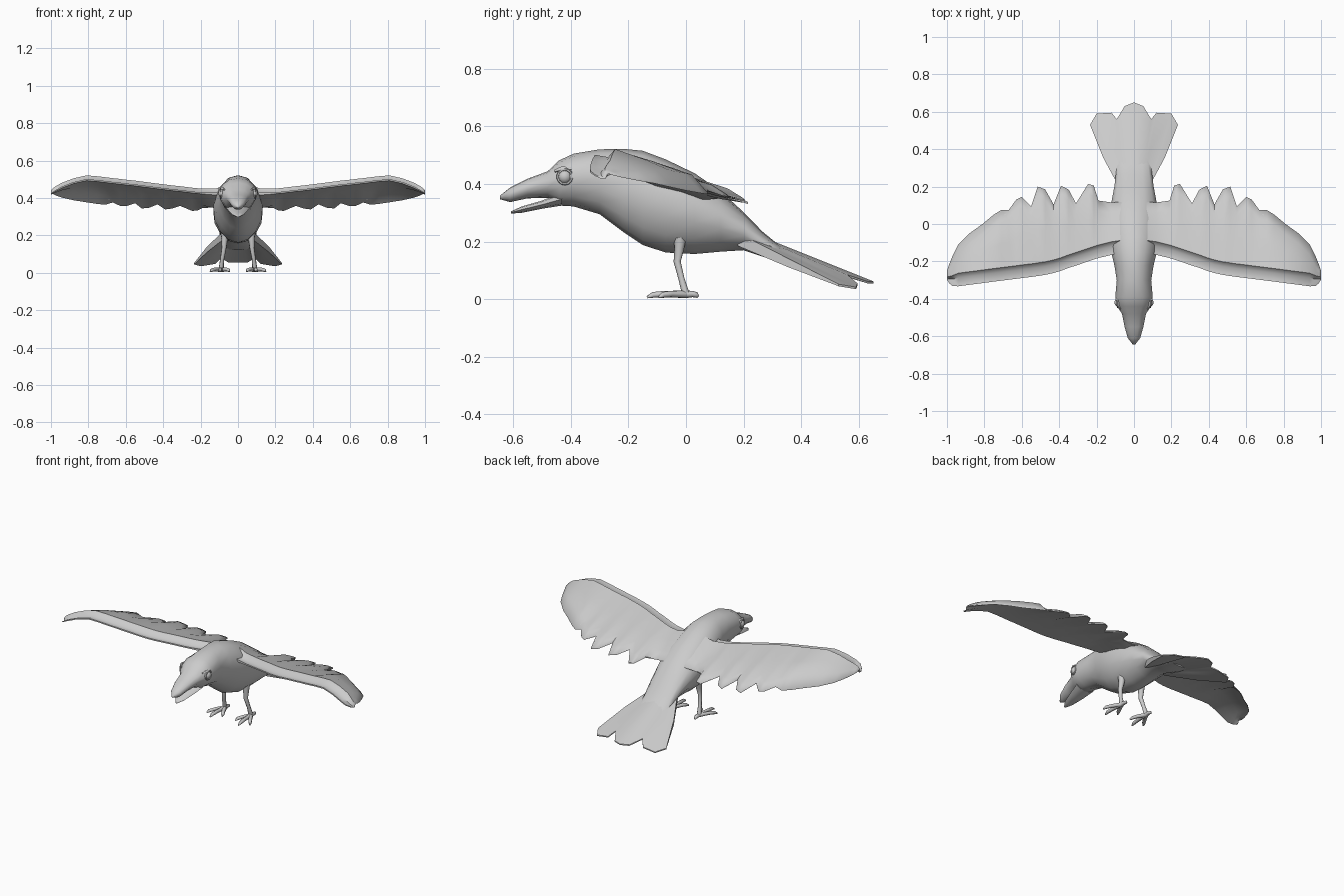
import bpy, bmesh
from math import sin, cos, pi, radians
from mathutils import Vector

cube = bpy.data.objects.get("Cube")
if cube:
    bpy.data.objects.remove(cube, do_unlink=True)

grey = bpy.data.materials.new("plain_grey")
grey.use_nodes = True
COLOUR = (0.6, 0.6, 0.6, 1)
grey.diffuse_color = COLOUR
grey.node_tree.nodes["Principled BSDF"].inputs["Base Color"].default_value = COLOUR


def loft(name, rings, angle=50):
    """Skin closed rings of equal length and cap both ends."""
    bm = bmesh.new()
    rows = [[bm.verts.new(p) for p in ring] for ring in rings]
    n = len(rows[0])
    for a, b in zip(rows, rows[1:]):
        for i in range(n):
            j = (i + 1) % n
            bm.faces.new((a[i], a[j], b[j], b[i]))
    bm.faces.new(rows[0])
    bm.faces.new(rows[-1][::-1])
    bmesh.ops.recalc_face_normals(bm, faces=bm.faces)
    mesh = bpy.data.meshes.new(name)
    bm.to_mesh(mesh)
    bm.free()
    mesh.materials.append(grey)
    obj = bpy.data.objects.new(name, mesh)
    bpy.context.collection.objects.link(obj)
    finish(obj, angle)


def finish(obj, angle):
    bpy.ops.object.select_all(action='DESELECT')
    obj.select_set(True)
    bpy.context.view_layer.objects.active = obj
    bpy.ops.object.shade_smooth_by_angle(angle=radians(angle))


def body_ring(y, top, bottom, width, n=14):
    """Egg section, widest a little above its middle."""
    mid, half = (top + bottom) / 2, (top - bottom) / 2
    ring = []
    for i in range(n):
        a = 2 * pi * i / n + pi / 2
        ring.append((width * cos(a) * (1 + 0.12 * sin(a)), y, mid + half * sin(a)))
    return ring


def tube(name, path, n=7):
    """Tapered tube through (point, radius) pairs."""
    rings = []
    pts = [Vector(p) for p, r in path]
    for k, (p, r) in enumerate(path):
        d = (pts[min(k + 1, len(pts) - 1)] - pts[max(k - 1, 0)]).normalized()
        u = d.cross(Vector((1, 0, 0)) if abs(d.x) < 0.8 else Vector((0, 0, 1))).normalized()
        v = d.cross(u)
        rings.append([pts[k] + r * (cos(2 * pi * i / n) * u + sin(2 * pi * i / n) * v)
                      for i in range(n)])
    loft(name, rings, 60)


# Body, head and upper beak: y, top, bottom, half width
body = [(-.645, .36, .347, .006), (-.61, .388, .337, .033), (-.55, .418, .35, .05),
        (-.48, .444, .352, .064), (-.44, .482, .325, .09), (-.39, .505, .322, .1),
        (-.30, .52, .295, .092), (-.22, .522, .235, .105), (-.15, .515, .188, .122),
        (-.07, .485, .162, .132), (.03, .437, .157, .132), (.12, .375, .165, .12),
        (.20, .302, .17, .105), (.265, .235, .148, .097), (.32, .19, .135, .09),
        (.40, .142, .122, .07)]
loft("body", [body_ring(*s) for s in body], 60)

# Lower beak
beak = [(-.607, .305, .297, .006), (-.57, .322, .3, .03),
        (-.50, .342, .314, .048), (-.43, .37, .325, .062)]
loft("lower_beak", [body_ring(*s, n=8) for s in beak], 60)

# Tail fan: half outline of feather tips x, y, z, mirrored about the middle
half = [(0, .65, .062), (.05, .63, .062), (.092, .56, .085), (.12, .595, .055),
        (.20, .59, .042), (.235, .53, .052)]
outline = [(-x, y, z) for x, y, z in half[:0:-1]] + half
rings = []
for x, y, z in outline:
    tip = Vector((x, y, z))
    side = abs(x) / .235
    base = Vector((x * .3, .18, .25 - .02 * side))
    mid = base.lerp(tip, .5)
    mid.x *= 1.08
    down = Vector((0, 0, -1))
    rings.append([base, mid, tip, tip + down * .007,
                  mid + down * .03, base + down * .045])
loft("tail", rings)

# Wing stations: x, front y, rear y, plateau z, rear z
wing = [(.05, -.155, .12, .475, .36), (.12, -.165, .115, .45, .355),
        (.19, -.182, .125, .45, .353), (.215, -.19, .205, .452, .34),
        (.245, -.20, .215, .455, .337), (.31, -.222, .11, .463, .364),
        (.35, -.235, .185, .467, .35), (.39, -.25, .205, .472, .345),
        (.43, -.262, .105, .477, .372), (.475, -.272, .185, .483, .354),
        (.515, -.278, .20, .488, .35), (.55, -.283, .095, .493, .378),
        (.60, -.289, .145, .498, .362), (.63, -.293, .13, .502, .364),
        (.67, -.298, .075, .506, .382), (.71, -.303, .075, .511, .37),
        (.75, -.308, .05, .516, .374), (.81, -.316, .0, .521, .383),
        (.88, -.325, -.05, .505, .394), (.94, -.333, -.11, .482, .408),
        (.97, -.332, -.17, .466, .418), (.99, -.315, -.22, .452, .428),
        (1.0, -.295, -.25, .442, .435)]


def wing_ring(side, x, yf, yr, zp, zr):
    """Shell section with a lower front rim, a small step and a raised plateau."""
    chord = yr - yf
    small = min(1, chord / .2)
    step = min(.07, chord * .35)
    back = max(yr - .055, yf + chord * .65)
    mid = (yf + step + back) / 2
    drop = (zp - zr) * (back - yf) / chord * (.85 if x < .7 else .65)
    thick = min(.02 + .25 * max(0, .2 - x), .05) * small
    section = [(yf, zp - .02), (yf + step * .65, zp - .02 - .008 * small), (yf + step, zp),
               (mid, zp - drop * .45), (back, zp - drop), (yr, zr),
               (yr, zr - .006), (back, zp - drop - thick),
               (mid, zp - drop * .45 - thick * 1.2), (yf + step, zp - .02 - thick),
               (yf, zp - .022 - thick * .3)]
    return [(side * x, y, z) for y, z in section]


for side, label in ((1, "left"), (-1, "right")):
    loft(label + "_wing", [wing_ring(side, *s) for s in wing], 60)

    # Leg with a bent ankle
    tube(label + "_leg", [((side * .07, -.02, .225), .026), ((side * .072, -.022, .18), .018),
                          ((side * .075, -.03, .13), .013), ((side * .085, -.015, .07), .011),
                          ((side * .09, .0, .018), .014)])
    # Three front toes and one hind toe
    for toe, dx, y in (("inner", -.045, -.09), ("middle", .008, -.135),
                       ("outer", .058, -.095), ("hind", .0, .042)):
        x = side * .09
        tube(f"{label}_{toe}_toe", [((x, .0, .017), .013),
                                    ((x + side * dx * .55, y * .55, .018), .011),
                                    ((x + side * dx * .85, y * .85, .015), .01),
                                    ((x + side * dx, y, .007), .004)], 6)

    # Eyeball, eyelid ring and brow
    bpy.ops.mesh.primitive_uv_sphere_add(segments=12, ring_count=8, radius=.025,
                                         location=(side * .08, -.42, .425))
    eye = bpy.context.object
    eye.name = label + "_eye"
    eye.data.materials.append(grey)
    finish(eye, 60)
    bpy.ops.mesh.primitive_torus_add(major_segments=14, minor_segments=6, major_radius=.025,
                                     minor_radius=.005, location=(side * .091, -.42, .425),
                                     rotation=(0, pi / 2, side * -.15))
    lid = bpy.context.object
    lid.name = label + "_eyelid"
    lid.data.materials.append(grey)
    finish(lid, 60)
    tube(label + "_brow", [((side * .074, -.455, .445), .005), ((side * .088, -.43, .453), .008),
                           ((side * .086, -.39, .452), .005)], 6)
